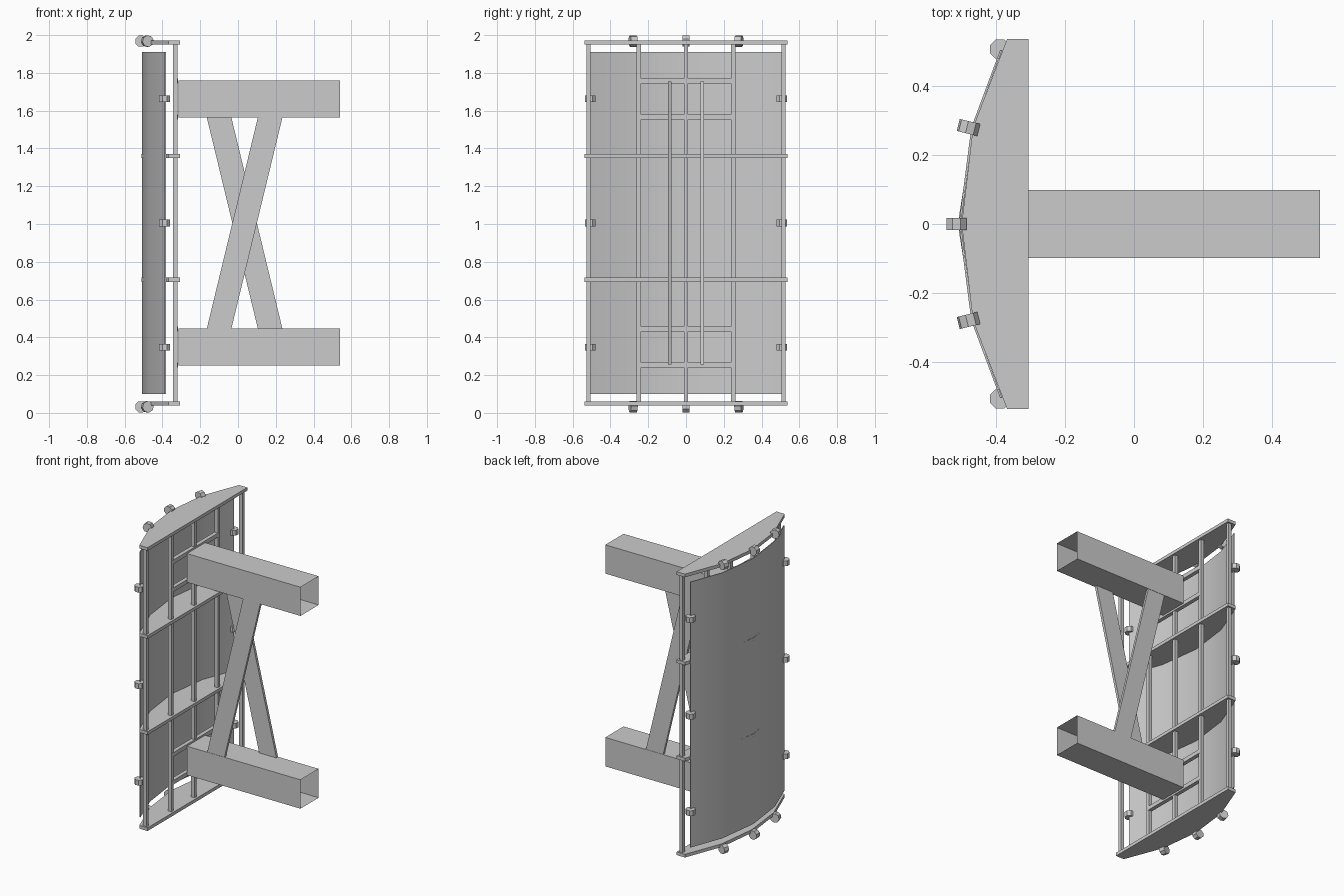
import bpy
import bmesh
from math import atan2, cos, pi, radians, sin
from mathutils import Matrix, Vector

cube = bpy.data.objects.get("Cube")
if cube:
    bpy.data.objects.remove(cube)

GREY = (0.6, 0.6, 0.6, 1)
steel = bpy.data.materials.new("plain_grey_steel")
steel.use_nodes = True
steel.diffuse_color = GREY
steel.node_tree.nodes["Principled BSDF"].inputs["Base Color"].default_value = GREY


def finish(name, bm):
    bmesh.ops.recalc_face_normals(bm, faces=bm.faces)
    mesh = bpy.data.meshes.new(name)
    bm.to_mesh(mesh)
    bm.free()
    mesh.materials.append(steel)
    obj = bpy.data.objects.new(name, mesh)
    bpy.context.collection.objects.link(obj)
    return obj


def box(name, low, high):
    low, high = Vector(low), Vector(high)
    bm = bmesh.new()
    bmesh.ops.create_cube(bm, size=1)
    bmesh.ops.scale(bm, vec=high - low, verts=bm.verts)
    bmesh.ops.translate(bm, vec=(low + high) / 2, verts=bm.verts)
    return finish(name, bm)


def prism(name, outline, depth):
    """Extrude a closed outline of 3D points along depth."""
    bm = bmesh.new()
    face = bm.faces.new([bm.verts.new(p) for p in outline])
    new = bmesh.ops.extrude_face_region(bm, geom=[face], use_keep_orig=True)["geom"]
    bmesh.ops.translate(bm, vec=depth, verts=[v for v in new if isinstance(v, bmesh.types.BMVert)])
    return finish(name, bm)


def clip(name, centre, axis):
    """Eight-sided clip with its length along the given axis."""
    bm = bmesh.new()
    bmesh.ops.create_cone(bm, cap_ends=True, segments=8, radius1=0.031, radius2=0.031,
                          depth=0.036, matrix=Matrix.Rotation(pi / 8, 4, "Z"))
    turn = Vector((0, 0, 1)).rotation_difference(Vector(axis)).to_matrix().to_4x4()
    bmesh.ops.transform(bm, matrix=Matrix.Translation(centre) @ turn, verts=bm.verts)
    return finish(name, bm)


# Curved panel, a thin folded sheet
half = [(-0.508, 0), (-0.472, 0.28), (-0.388, 0.505)]
curve = [(x, -y) for x, y in reversed(half[1:])] + half
outline = [(x, y, 0.1) for x, y in curve] + [(x + 0.006, y, 0.1) for x, y in reversed(curve)]
panel = prism("curved_panel", outline, (0, 0, 1.81))

# Bow-shaped ribs
rib_half = [(-0.5, 0), (-0.467, 0.28), (-0.368, 0.537), (-0.306, 0.537)]
for label, z, tip in (("bottom", 0.05, 0), ("lower", 0.705, -0.011),
                      ("upper", 1.36, -0.011), ("top", 1.96, 0)):
    pts = [(x, -y, z - 0.011) for x, y in reversed(rib_half[1:])]
    pts += [(x + (tip if y == 0 else 0), y, z - 0.011) for x, y in rib_half]
    prism(label + "_rib", pts, (0, 0, 0.022))

# Upright bars and short cross bars of the frame
for i, y in enumerate((-0.517, -0.25, 0, 0.25, 0.517)):
    box(f"upright_bar_{i + 1}", (-0.345, y - 0.011, 0.05), (-0.32, y + 0.011, 1.96))
for i, z in enumerate((0.254, 0.444, 1.567, 1.757)):
    box(f"cross_bar_{i + 1}", (-0.345, -0.25, z - 0.014), (-0.318, 0.25, z + 0.014))

# Open square tubes
for label, low, high in (("lower", 0.25, 0.447), ("upper", 1.564, 1.76)):
    tube = box(label + "_tube", (-0.316, -0.098, low), (0.54, 0.098, high))
    bm = bmesh.new()
    bm.from_mesh(tube.data)
    ends = [f for f in bm.faces if abs(f.normal.x) > 0.9]
    bmesh.ops.delete(bm, geom=ends, context="FACES_ONLY")
    bm.to_mesh(tube.data)
    bm.free()

# Crossed flat braces, running on inside the tubes
slope = 0.27 / 1.117
for label, side in (("right", -1), ("left", 1)):
    pts = []
    for z, edge in ((0.255, -1), (0.255, 1), (1.755, 1), (1.755, -1)):
        pts.append((0.035 - side * slope * (z - 1.005) + edge * 0.065, side * 0.096, z))
    prism(label + "_brace", pts, (0, -side * 0.018, 0))

# Clips on the top and bottom ribs
bend = radians(14)
for level, z in (("bottom", 0.032), ("top", 1.968)):
    clip(level + "_middle_clip", (-0.515, 0, z), (0, 1, 0))
    for label, s in (("right", -1), ("left", 1)):
        clip(f"{level}_{label}_clip", (-0.48, s * 0.28, z), (sin(bend), s * cos(bend), 0))

# Clips on the panel's side edges
for i, z in enumerate((0.347, 1.005, 1.663)):
    for label, s in (("right", -1), ("left", 1)):
        clip(f"{label}_edge_clip_{i + 1}", (-0.389, s * 0.507, z), (0, 0, 1))

# Soft shading across the panel folds
bpy.ops.object.select_all(action="DESELECT")
panel.select_set(True)
bpy.context.view_layer.objects.active = panel
bpy.ops.object.shade_smooth_by_angle(angle=radians(30))
